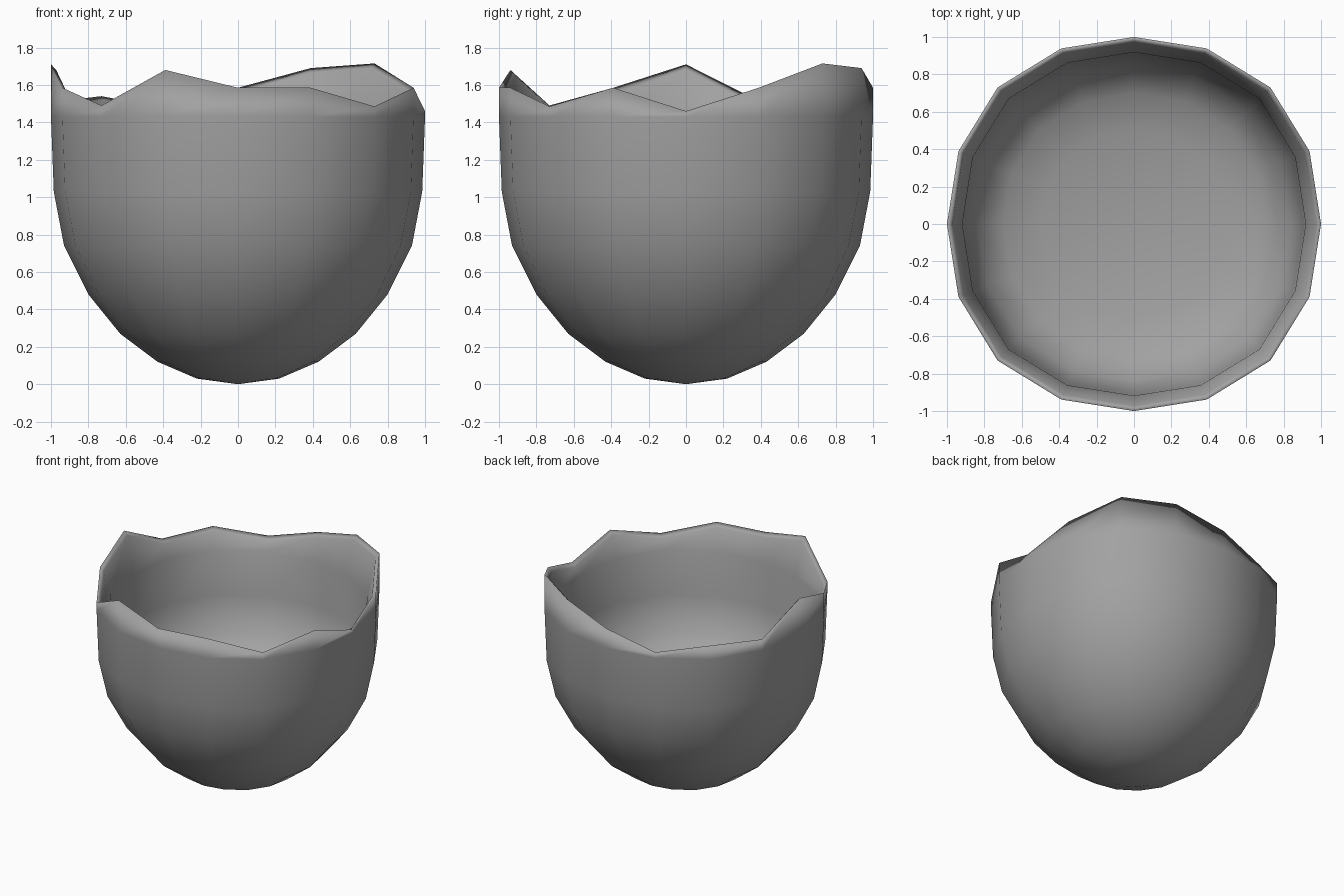
import bpy, bmesh, math

if "Cube" in bpy.data.objects:
    bpy.data.objects.remove(bpy.data.objects["Cube"])

SIDES = 16
# jagged rim height at each side, counter-clockwise from +x
rim = [1.46, 1.585, 1.715, 1.69, 1.585, 1.475, 1.54, 1.515,
       1.71, 1.585, 1.49, 1.68, 1.585, 1.585, 1.485, 1.585]
# (radius, height) profiles, bottom to just below the rim
outer = [(0.22, 0.03), (0.43, 0.12), (0.63, 0.27), (0.80, 0.48),
         (0.93, 0.74), (0.985, 1.03), (1.0, 1.43)]
# inside: shallow floor, then a wall following the shell
inner = [(0.25, 0.585), (0.50, 0.615), (0.70, 0.66),
         (0.84, 0.76), (0.908, 1.04), (0.918, 1.39)]

bm = bmesh.new()


def ring(radius, heights):
    """One loop, slightly fuller on the diagonals."""
    verts = []
    for i, z in enumerate(heights):
        a = 2 * math.pi * i / SIDES
        r = radius * (1 + 0.032 * min(1, z) * math.sin(2 * a) ** 2)
        verts.append(bm.verts.new((r * math.cos(a), r * math.sin(a), z)))
    return verts


# outer shell up, over the broken rim, and down the inside
loops = [ring(r, [z] * SIDES) for r, z in outer]
loops.append(ring(1.0, rim))
loops.append(ring(0.972, [z - 0.03 for z in rim]))
loops += [ring(r, [z] * SIDES) for r, z in reversed(inner)]
for a, b in zip(loops, loops[1:]):
    for i in range(SIDES):
        j = (i + 1) % SIDES
        bm.faces.new((a[i], a[j], b[j], b[i]))

# close the bottom outside and inside
for loop, z in ((loops[0], 0.0), (loops[-1], 0.575)):
    tip = bm.verts.new((0, 0, z))
    for i in range(SIDES):
        bm.faces.new((tip, loop[i], loop[(i + 1) % SIDES]))
bmesh.ops.recalc_face_normals(bm, faces=bm.faces)
for f in bm.faces:
    f.smooth = True

mesh = bpy.data.meshes.new("broken_eggshell")
bm.to_mesh(mesh)
bm.free()
shell = bpy.data.objects.new("broken_eggshell", mesh)
bpy.context.collection.objects.link(shell)

# darker grey than the default
grey = bpy.data.materials.new("shell_grey")
grey.diffuse_color = (0.36, 0.36, 0.36, 1)
grey.use_nodes = True
grey.node_tree.nodes["Principled BSDF"].inputs["Base Color"].default_value = grey.diffuse_color
mesh.materials.append(grey)
